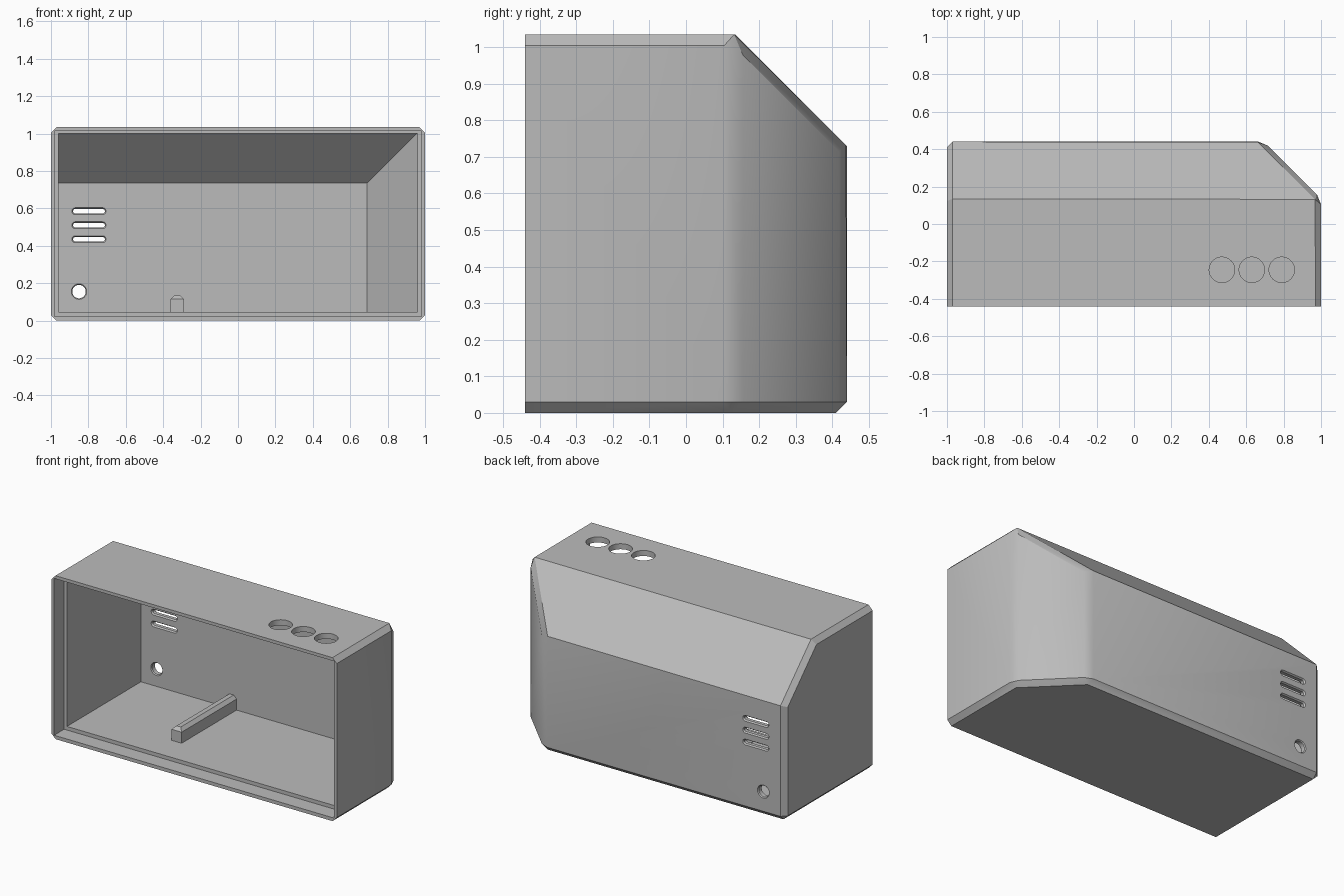
import bpy, bmesh
from math import cos, sin, pi, radians
from mathutils import Vector

if "Cube" in bpy.data.objects:
    bpy.data.objects.remove(bpy.data.objects["Cube"])

grey = bpy.data.materials.new("light grey")
grey.use_nodes = True
grey.diffuse_color = (0.5, 0.5, 0.5, 1)
grey.node_tree.nodes["Principled BSDF"].inputs["Base Color"].default_value = grey.diffuse_color


def box(lo, hi):
    bm = bmesh.new()
    bmesh.ops.create_cube(bm, size=1)
    for v in bm.verts:
        v.co = [l + (c + 0.5) * (h - l) for c, l, h in zip(v.co, lo, hi)]
    return bm


def slice_off(bm, point, normal):
    geom = bm.verts[:] + bm.edges[:] + bm.faces[:]
    cut = bmesh.ops.bisect_plane(bm, geom=geom, dist=1e-4, plane_co=point,
                                 plane_no=normal, clear_outer=True)
    edges = [e for e in cut["geom_cut"] if isinstance(e, bmesh.types.BMEdge)]
    bmesh.ops.holes_fill(bm, edges=[e for e in edges if e.is_boundary])


def finish(bm, name):
    bmesh.ops.recalc_face_normals(bm, faces=bm.faces)
    mesh = bpy.data.meshes.new(name)
    bm.to_mesh(mesh)
    bm.free()
    mesh.materials.append(grey)
    obj = bpy.data.objects.new(name, mesh)
    bpy.context.collection.objects.link(obj)
    return obj


def select(obj):
    bpy.ops.object.select_all(action='DESELECT')
    obj.select_set(True)
    bpy.context.view_layer.objects.active = obj


def carve(obj, bm):
    cutter = finish(bm, "cutter")
    cutter.hide_render = True
    mod = obj.modifiers.new("carve", 'BOOLEAN')
    mod.operation, mod.solver, mod.object = 'DIFFERENCE', 'EXACT', cutter
    select(obj)
    bpy.ops.object.modifier_apply(modifier=mod.name)
    bpy.data.objects.remove(cutter)


def pill(x, z, half, rings, steps=12):
    """Rounded slot through the back wall; rings are (y, radius)."""
    bm = bmesh.new()
    loops = []
    for y, r in rings:
        loop = []
        for side in (1, -1):
            for i in range(steps + 1):
                a = -pi / 2 + pi * i / steps
                loop.append(bm.verts.new((x + side * (half + r * cos(a)), y, z + side * r * sin(a))))
        loops.append(loop)
    for a, b in zip(loops, loops[1:]):
        for i in range(len(a)):
            j = (i + 1) % len(a)
            bm.faces.new((a[i], a[j], b[j], b[i]))
    bm.faces.new(loops[0])
    bm.faces.new(loops[-1])
    bmesh.ops.remove_doubles(bm, verts=bm.verts, dist=1e-5)
    return bm


# Outer shell: sloped top rear and one cut-off rear corner
bm = box((-1, -0.44, 0), (1, 0.44, 1.035))
slice_off(bm, (0, 0.135, 1.035), (0, 1, 1))
slice_off(bm, (1, 0.135, 0), (1, 1, 0))


def chamfered(e):
    a, b = (v.co for v in e.verts)
    mid, along = (a + b) / 2, (b - a).normalized()
    slope_fold = abs(along.x) > 0.99 and mid.y > 0.1 and mid.z > 0.5
    return mid.y > -0.43 and not slope_fold


bmesh.ops.bevel(bm, geom=[e for e in bm.edges if chamfered(e)], offset=0.03,
                offset_type='OFFSET', segments=1, affect='EDGES', profile=0.5)
housing = finish(bm, "housing")

# Hollow interior, open at the front
bm = box((-0.96, -0.5, 0.045), (0.96, 0.40, 1.0))
slice_off(bm, (0, 0.40, 0.735), (0, 1, 1))
slice_off(bm, (0.69, 0.40, 0), (1, 1, 0))
carve(housing, bm)

# Stepped rebate around the opening
carve(housing, box((-0.98, -0.5, 0.022), (0.98, -0.34, 1.015)))

# Three round holes in the top
for x in (0.47, 0.63, 0.79):
    bm = bmesh.new()
    bmesh.ops.create_cone(bm, cap_ends=True, segments=48, radius1=0.068, radius2=0.068, depth=0.2)
    bmesh.ops.translate(bm, verts=bm.verts, vec=Vector((x, -0.245, 1.03)))
    carve(housing, bm)

# Vent slots and cable hole in the back wall, with softened rims
for z in (0.435, 0.51, 0.585):
    carve(housing, pill(-0.797, z, 0.073, ((0.39, 0.026), (0.409, 0.012), (0.431, 0.012), (0.45, 0.026))))
carve(housing, pill(-0.85, 0.155, 0, ((0.39, 0.05), (0.406, 0.036), (0.434, 0.036), (0.45, 0.05)), 20))

# Support rail on the floor with chamfered top
bm = box((-0.36, -0.15, 0.04), (-0.29, 0.405, 0.135))
top = [e for e in bm.edges if all(v.co.z > 0.1 for v in e.verts) and any(v.co.y < 0 for v in e.verts)]
bmesh.ops.bevel(bm, geom=top, offset=0.02, segments=1, affect='EDGES', profile=0.5)
rail = finish(bm, "support_rail")

select(housing)
bpy.ops.object.shade_smooth_by_angle(angle=radians(25))
